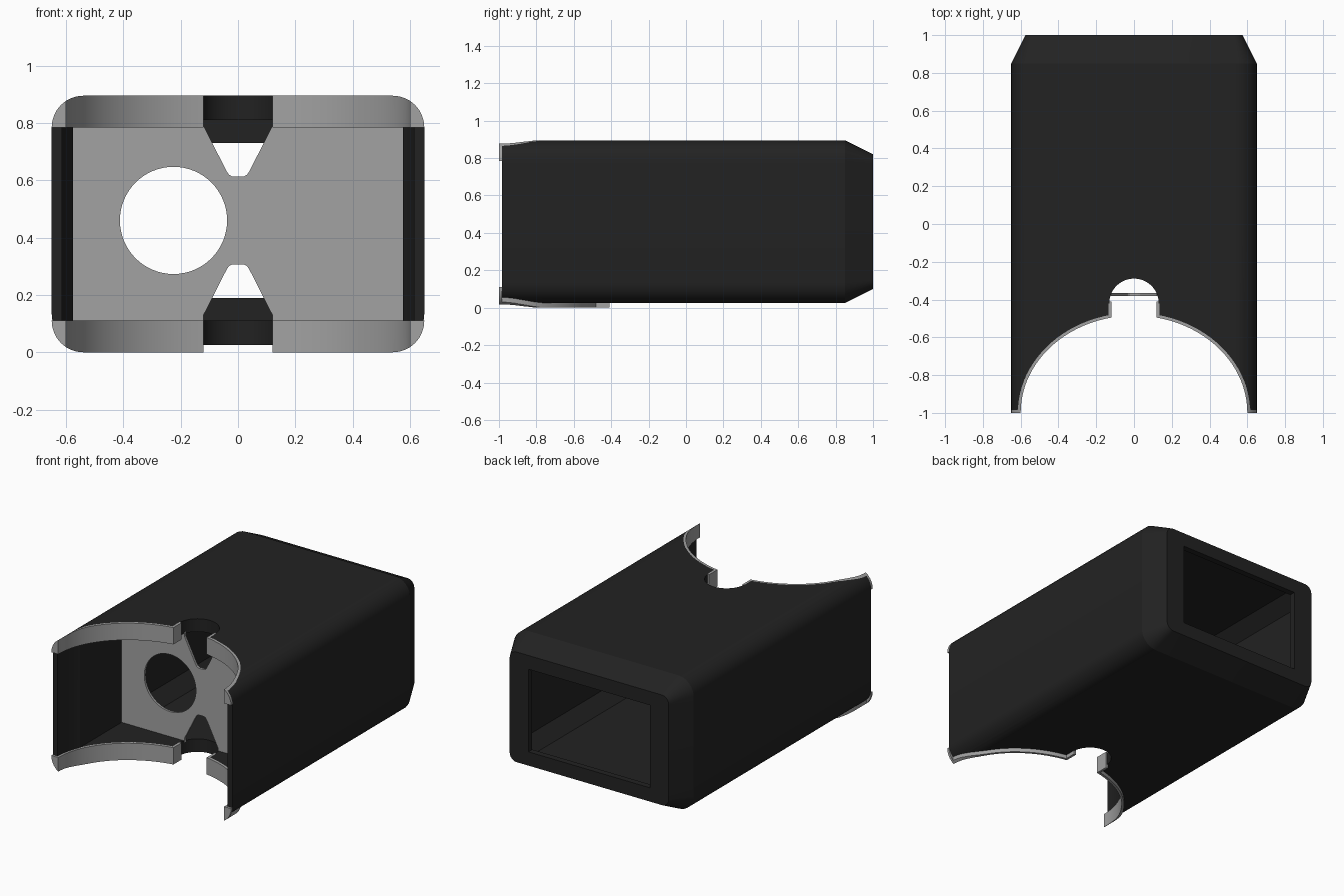
import bpy, bmesh, math
from mathutils import Vector

if "Cube" in bpy.data.objects:
    bpy.data.objects.remove(bpy.data.objects["Cube"])

HALF_W, TOP, BOTTOM = 0.65, 0.895, 0.025      # outer sleeve section
MID = (TOP + BOTTOM) / 2


def material(name, rgb):
    m = bpy.data.materials.new(name)
    m.diffuse_color = (*rgb, 1)
    m.use_nodes = True
    m.node_tree.nodes["Principled BSDF"].inputs["Base Color"].default_value = m.diffuse_color
    return m


DARK = material("charcoal", (0.016, 0.016, 0.016))
GREY = material("mid grey", (0.36, 0.36, 0.36))


def loft(name, rings, mat):
    """Closed solid through rings of equal point count."""
    bm = bmesh.new()
    loops = [[bm.verts.new(p) for p in ring] for ring in rings]
    n = len(loops[0])
    for a, b in zip(loops, loops[1:]):
        for i in range(n):
            bm.faces.new((a[i], a[(i + 1) % n], b[(i + 1) % n], b[i]))
    bm.faces.new(loops[0])
    bm.faces.new(loops[-1])
    bmesh.ops.recalc_face_normals(bm, faces=bm.faces)
    me = bpy.data.meshes.new(name)
    bm.to_mesh(me)
    bm.free()
    ob = bpy.data.objects.new(name, me)
    me.materials.append(mat)
    bpy.context.collection.objects.link(ob)
    return ob


def prism_z(name, pts, z0, z1, mat):
    return loft(name, [[(x, y, z) for x, y in pts] for z in (z0, z1)], mat)


def prism_y(name, pts, y0, y1, mat):
    return loft(name, [[(x, y, z) for x, z in pts] for y in (y0, y1)], mat)


def corner_rect(hw, z0, z1, r, seg):
    """Rectangle in x/z with rounded (or, with seg 1, chamfered) corners."""
    pts = []
    for k, (sx, sz) in enumerate(((1, 1), (-1, 1), (-1, -1), (1, -1))):
        cx, cz = sx * (hw - r), (z1 - r if sz > 0 else z0 + r)
        for i in range(seg + 1):
            a = (k + i / seg) * math.pi / 2
            pts.append((cx + r * math.cos(a), cz + r * math.sin(a)))
    return pts


def rect(x0, x1, z0, z1):
    return [(x0, z0), (x1, z0), (x1, z1), (x0, z1)]


def circle(cx, cy, r, n=64):
    return [(cx + r * math.cos(2 * math.pi * i / n),
             cy + r * math.sin(2 * math.pi * i / n)) for i in range(n)]


def boolean(ob, cutter, op='DIFFERENCE'):
    mod = ob.modifiers.new("cut", 'BOOLEAN')
    mod.operation, mod.object, mod.solver = op, cutter, 'EXACT'
    bpy.context.view_layer.objects.active = ob
    bpy.ops.object.modifier_apply(modifier=mod.name)
    bpy.data.objects.remove(cutter)


def smooth(ob, angle):
    bpy.ops.object.select_all(action='DESELECT')
    ob.select_set(True)
    bpy.context.view_layer.objects.active = ob
    bpy.ops.object.shade_smooth_by_angle(angle=math.radians(angle))


# Sleeve: rounded tube with a tapered back end
sections = [(-0.985, 0, 0.11), (0.85, 0, 0.11), (1.0, 0.075, 0.05)]
sleeve = loft("sleeve", [[(x, y, z) for x, z in corner_rect(
    HALF_W - d, BOTTOM + d, TOP - d, r, 8)] for y, d, r in sections], DARK)

# Hollow: square in front of the plate, chamfered behind it, then the back window
boolean(sleeve, prism_y("front_hollow", rect(-0.575, 0.575, 0.11, 0.81), -1.1, -0.37, DARK))
boolean(sleeve, prism_y("back_hollow", corner_rect(0.575, 0.11, 0.81, 0.08, 1), -0.38, 0.96, DARK))
boolean(sleeve, prism_y("window", rect(-0.44, 0.44, 0.19, 0.73), 0.9, 1.1, DARK))

# Curved mouth and keyhole slot cut down through the sleeve
mouth = [(0.615 * math.cos(math.pi * i / 48), -1 + 0.53 * math.sin(math.pi * i / 48))
         for i in range(49)]
boolean(sleeve, prism_z("mouth", mouth + [(-0.615, -1.2), (0.615, -1.2)], -0.1, 1.1, DARK))
boolean(sleeve, prism_z("slot", [(-0.134, -0.7), (0.134, -0.7), (0.134, -0.42), (-0.134, -0.42)],
                        -0.1, 1.1, DARK))
boolean(sleeve, prism_z("slot_end", circle(0, -0.42, 0.131), -0.1, 1.1, DARK))
smooth(sleeve, 20)

# Trim strips lining the mouth, top and bottom, left and right


def arc(a, b, x_end, n=24):
    stop = math.acos(x_end / a)
    return [(a * math.cos(stop * i / n), -1 + b * math.sin(stop * i / n)) for i in range(n + 1)]


inner = arc(0.60, 0.515, 0.12) + [(0.12, -0.41)]
outer = [(0.135, -0.41)] + arc(0.616, 0.531, 0.135)[::-1][:-1] + [(0.616, -0.985), (0.65, -0.985)]
plan = [(0.65, -1.0)] + inner + outer
for side, s in (("right", 1), ("left", -1)):
    for level, z0, z1 in (("lower", -0.02, 0.11), ("upper", 0.785, 0.92)):
        strip = prism_z(f"{level}_{side}_trim", [(s * x, y) for x, y in plan], z0, z1, GREY)
        body = prism_y("body", corner_rect(HALF_W, 0, TOP, 0.11, 8), -1.2, 0, GREY)
        boolean(strip, body, 'INTERSECT')
        smooth(strip, 20)

# Divider plate with a round hole and two tapered notches
plate = prism_y("divider_plate", rect(-0.58, 0.58, 0.10, 0.82), -0.38, -0.365, GREY)
boolean(plate, prism_y("round_hole", circle(-0.225, 0.46, 0.187), -0.5, -0.2, GREY))
half = [(0.12, 0.5), (0.12, 0.33), (0.04, 0.172), (0.032, 0.16), (0.02, 0.153)]
for sz in (1, -1):
    pts = half + [(-x, z) for x, z in half[::-1]]
    boolean(plate, prism_y("notch", [(x, MID + sz * z) for x, z in pts], -0.5, -0.2, GREY))
smooth(plate, 20)
